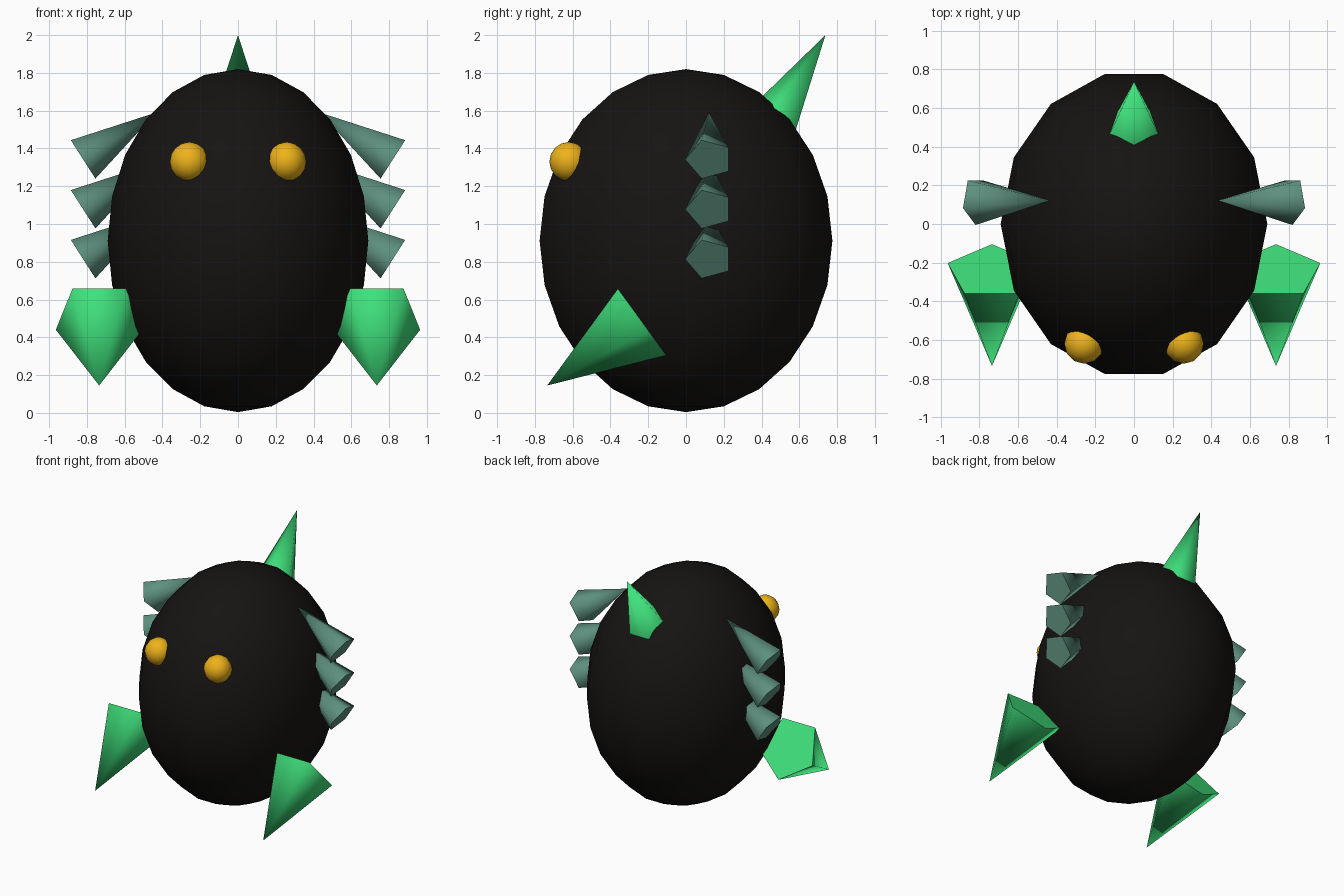
import bpy, bmesh, math
from mathutils import Matrix, Vector

if "Cube" in bpy.data.objects:
    bpy.data.objects.remove(bpy.data.objects["Cube"])


def material(name, color):
    m = bpy.data.materials.new(name)
    m.diffuse_color = (*color, 1)
    m.use_nodes = True
    m.node_tree.nodes["Principled BSDF"].inputs["Base Color"].default_value = m.diffuse_color
    return m


BLACK = material("black", (0.008, 0.007, 0.006))
GREEN = material("green", (0.05, 0.75, 0.2))
TEAL = material("teal", (0.11, 0.28, 0.21))
AMBER = material("amber", (0.85, 0.45, 0.01))


def lathe(name, profile, sides, matrix, mat, angle):
    """Spin (radius, height) points round z; the first corner lies on +x."""
    bm = bmesh.new()
    rings = []
    for r, z in profile:
        n = sides if r > 1e-6 else 1
        rings.append([bm.verts.new((r * math.cos(math.tau * i / sides),
                                    r * math.sin(math.tau * i / sides), z))
                      for i in range(n)])
    for a, b in zip(rings, rings[1:]):
        if len(a) == 1 and len(b) == 1:
            continue
        for i in range(sides):
            j = (i + 1) % sides
            if len(a) == 1:
                bm.faces.new((a[0], b[j], b[i]))
            elif len(b) == 1:
                bm.faces.new((a[i], a[j], b[0]))
            else:
                bm.faces.new((a[i], a[j], b[j], b[i]))
    if len(rings[0]) > 1:  # open first ring becomes a flat cap
        bm.faces.new(rings[0][::-1])
    bm.transform(matrix)
    bmesh.ops.recalc_face_normals(bm, faces=bm.faces[:])
    me = bpy.data.meshes.new(name)
    bm.to_mesh(me)
    bm.free()
    me.materials.append(mat)
    ob = bpy.data.objects.new(name, me)
    bpy.context.collection.objects.link(ob)
    bpy.ops.object.select_all(action='DESELECT')
    ob.select_set(True)
    bpy.context.view_layer.objects.active = ob
    bpy.ops.object.shade_smooth_by_angle(angle=math.radians(angle))
    return ob


def ellipsoid(name, centre, radii, sides, steps, mat):
    arc = [(math.sin(math.pi * i / steps), -math.cos(math.pi * i / steps))
           for i in range(1, steps)]
    profile = [(0, -1)] + arc + [(0, 1)]
    m = Matrix.Translation(centre) @ Matrix.Diagonal((*radii, 1))
    return lathe(name, profile, sides, m, mat, 60)


def spike(name, base, tip, radius, corner, mat):
    """Five-sided cone whose first base corner points towards 'corner'."""
    base, tip = Vector(base), Vector(tip)
    z = (tip - base).normalized()
    x = Vector(corner)
    x = (x - z * x.dot(z)).normalized()
    y = z.cross(x)
    m = Matrix.Translation(base) @ Matrix((x, y, z)).transposed().to_4x4()
    return lathe(name, [(radius, 0), (0, (tip - base).length)], 5, m, mat, 75)


# Egg-shaped body
ellipsoid("body", (0, 0, 0.912), (0.69, 0.795, 0.908), 14, 12, BLACK)

# Crest on the back of the head
spike("crest", (0, 0.437, 1.482), (0, 0.738, 2.0), 0.168, (0, -1, 0), GREEN)

for side, s in (("left", -1), ("right", 1)):
    # Eyes
    ellipsoid(f"eye_{side}", (s * 0.258, -0.62, 1.33), (0.103, 0.103, 0.104),
              12, 8, AMBER)
    # Pointed feet
    spike(f"foot_{side}", (s * 0.735, -0.246, 0.5), (s * 0.735, -0.735, 0.145),
          0.241, (0, 0.254, -0.352), GREEN)
    # Column of three side quills, bases facing outwards and down
    for k in range(3):
        z = 1.342 - 0.264 * k
        spike(f"quill_{side}_{k + 1}", (s * 0.82, 0.122, z),
              (s * 0.433, 0.122, z + 0.248), 0.127, (0, -1, 0), TEAL)
